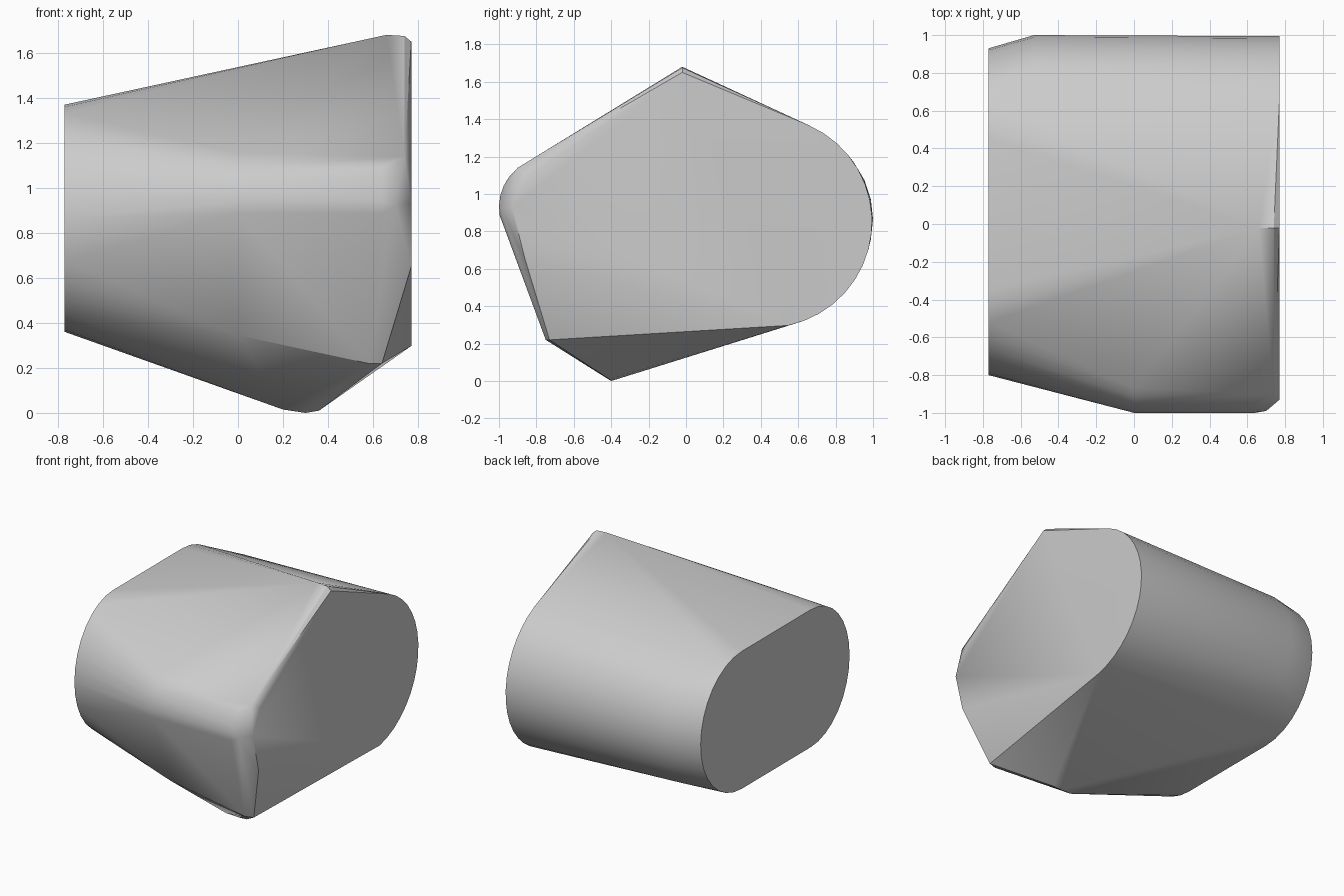
import bpy, bmesh, math

cube = bpy.data.objects.get("Cube")
if cube:
    bpy.data.objects.remove(cube, do_unlink=True)

# One plain grey
grey = bpy.data.materials.new("plain grey")
grey.use_nodes = True
colour = (0.6, 0.6, 0.6, 1)
grey.diffuse_color = colour
grey.node_tree.nodes["Principled BSDF"].inputs["Base Color"].default_value = colour


def arc(x, cy, cz, ry, rz, start, end, steps):
    """Points along an elliptical arc in a plane of constant x."""
    angles = [math.radians(start + (end - start) * i / steps) for i in range(steps + 1)]
    return [(x, cy + ry * math.cos(a), cz + rz * math.sin(a)) for a in angles]


points = []
# Flat stadium-shaped end
points += arc(-0.77, 0.45, 0.865, 0.48, 0.505, -90, 90, 16)
points += arc(-0.77, -0.35, 0.865, 0.45, 0.505, 90, 270, 16)
# Rounded back, carried along the body
points += arc(-0.53, 0.5, 0.865, 0.5, 0.5, -50, 50, 8)
points += arc(0.77, 0.43, 0.85, 0.565, 0.565, -78, 66, 16)
# Rounded front edge
for x in (0.0, 0.64):
    points += arc(x, -0.77, 0.93, 0.23, 0.25, 115, 190, 6)
points += [(0.7, -0.99, 0.92), (0.74, -0.9, 1.14)]
# Rim of the large end face
points += [(0.77, -0.84, 1.1), (0.77, -0.93, 0.93), (0.77, -0.86, 0.65)]
# Peak of the ridge
points += [(0.66, -0.02, 1.68), (0.74, -0.02, 1.675), (0.77, -0.02, 1.65)]
# Lower front corners and pointed foot
points += [(0.0, -0.79, 0.345), (0.58, -0.75, 0.22), (0.64, -0.73, 0.22)]
points += [(0.2, -0.42, 0.015), (0.3, -0.4, 0.0), (0.36, -0.41, 0.01)]

# Wrap the sections in one convex skin
bm = bmesh.new()
for p in points:
    bm.verts.new(p)
hull = bmesh.ops.convex_hull(bm, input=bm.verts[:])
loose = {v for v in hull["geom_interior"] + hull["geom_unused"]
         if isinstance(v, bmesh.types.BMVert)}
bmesh.ops.delete(bm, geom=list(loose), context="VERTS")
bmesh.ops.dissolve_limit(bm, angle_limit=math.radians(0.5),
                         verts=bm.verts[:], edges=bm.edges[:])
bmesh.ops.recalc_face_normals(bm, faces=bm.faces[:])
mesh = bpy.data.meshes.new("faceted_block")
bm.to_mesh(mesh)
bm.free()
mesh.materials.append(grey)

block = bpy.data.objects.new("faceted_block", mesh)
bpy.context.collection.objects.link(block)
bpy.context.view_layer.objects.active = block
block.select_set(True)
bpy.ops.object.shade_smooth_by_angle(angle=math.radians(30))
